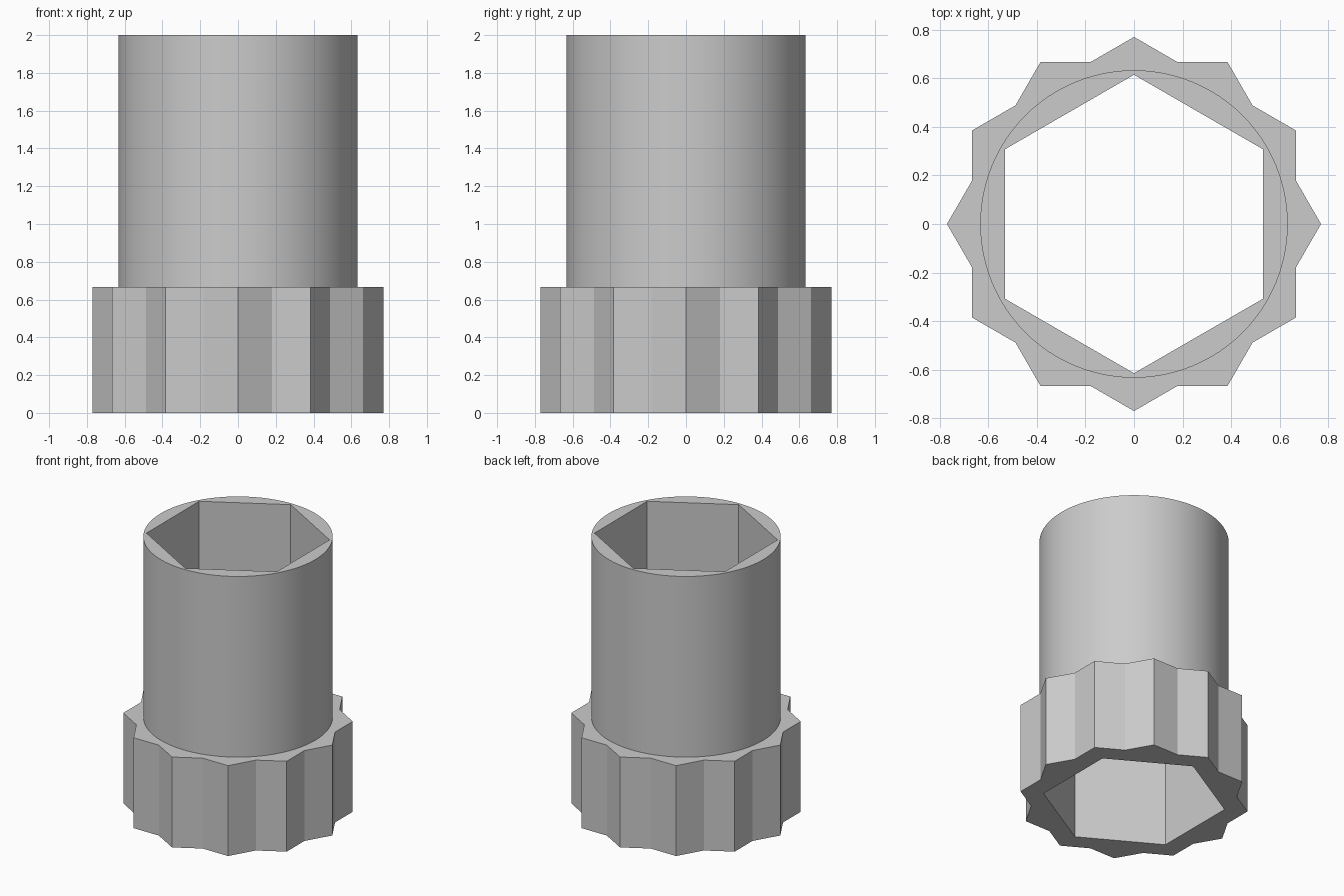
import bpy
import bmesh
from math import cos, sin, pi, radians

cube = bpy.data.objects.get("Cube")
if cube:
    bpy.data.objects.remove(cube, do_unlink=True)

SEGMENTS = 96
STEP_Z, TOP_Z = 0.667, 2.0

grey = bpy.data.materials.new("plain grey")
grey.use_nodes = True
colour = (0.6, 0.6, 0.6, 1)
grey.diffuse_color = colour
grey.node_tree.nodes["Principled BSDF"].inputs["Base Color"].default_value = colour


def circle(a):
    return 0.633


def hexagon(a):
    # corners on the y axis, flats facing left and right
    offset = (a + pi / 6) % (pi / 3) - pi / 6
    return 0.532 / cos(offset)


def star(a):
    # two overlaid hexagons give twelve blunt points
    offset = (a + pi / 12) % (pi / 6) - pi / 12
    return 0.77 * cos(pi / 6) / cos(pi / 6 - abs(offset))


def loft(name, sections):
    """Join (profile, height) rings in order with quads."""
    bm = bmesh.new()
    angles = [2 * pi * i / SEGMENTS for i in range(SEGMENTS)]
    rings = [[bm.verts.new((p(a) * cos(a), p(a) * sin(a), z)) for a in angles]
             for p, z in sections]
    for low, high in zip(rings, rings[1:]):
        for i in range(SEGMENTS):
            j = (i + 1) % SEGMENTS
            bm.faces.new((low[i], low[j], high[j], high[i]))
    mesh = bpy.data.meshes.new(name)
    bm.to_mesh(mesh)
    bm.free()
    mesh.materials.append(grey)
    obj = bpy.data.objects.new(name, mesh)
    bpy.context.collection.objects.link(obj)
    bpy.ops.object.select_all(action="DESELECT")
    obj.select_set(True)
    bpy.context.view_layer.objects.active = obj
    bpy.ops.object.shade_smooth_by_angle(angle=radians(20))


# Twelve-pointed collar with the lower part of the hexagonal bore
loft("collar", [(hexagon, STEP_Z), (hexagon, 0), (star, 0),
                (star, STEP_Z), (circle, STEP_Z)])

# Round barrel with the upper part of the hexagonal bore
loft("barrel", [(circle, STEP_Z), (circle, TOP_Z),
                (hexagon, TOP_Z), (hexagon, STEP_Z)])
